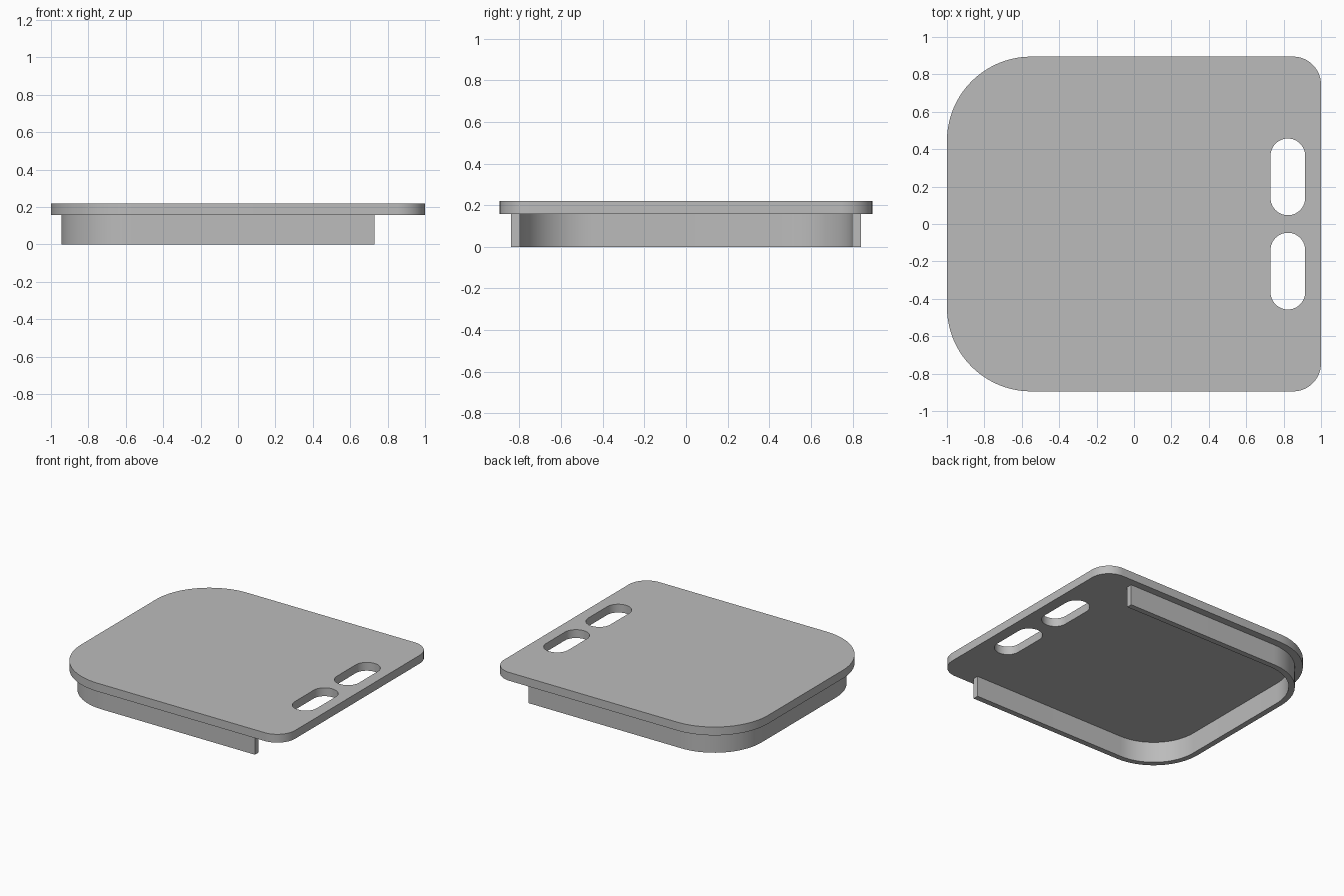
import bpy, bmesh
from math import cos, sin, pi

if "Cube" in bpy.data.objects:
    bpy.data.objects.remove(bpy.data.objects["Cube"], do_unlink=True)

grey = bpy.data.materials.new("plain grey")
grey.use_nodes = True
grey.diffuse_color = (0.5, 0.5, 0.5, 1)
grey.node_tree.nodes["Principled BSDF"].inputs["Base Color"].default_value = (0.5, 0.5, 0.5, 1)


def arc(cx, cy, radius, start, steps=20):
    """Quarter turn, counter-clockwise from the start angle."""
    angles = [start + pi / 2 * i / steps for i in range(steps + 1)]
    return [(cx + radius * cos(a), cy + radius * sin(a)) for a in angles]


def rounded_box(x0, x1, y0, y1, r_left, r_right):
    return (arc(x1 - r_right, y1 - r_right, r_right, 0)
            + arc(x0 + r_left, y1 - r_left, r_left, pi / 2)
            + arc(x0 + r_left, y0 + r_left, r_left, pi)
            + arc(x1 - r_right, y0 + r_right, r_right, 1.5 * pi))


def extrude_loops(name, loops, bottom, top):
    """Fill closed outlines (inner ones become holes) and raise them."""
    bm = bmesh.new()
    edges = []
    for loop in loops:
        verts = [bm.verts.new((x, y, bottom)) for x, y in loop]
        edges += [bm.edges.new((v, verts[i - 1])) for i, v in enumerate(verts)]
    bmesh.ops.remove_doubles(bm, verts=bm.verts[:], dist=1e-4)
    bmesh.ops.triangle_fill(bm, edges=bm.edges[:], use_beauty=True, normal=(0, 0, 1))
    raised = bmesh.ops.extrude_face_region(bm, geom=bm.faces[:], use_keep_orig=True)
    for v in raised["geom"]:
        if isinstance(v, bmesh.types.BMVert):
            v.co.z = top
    bmesh.ops.recalc_face_normals(bm, faces=bm.faces[:])
    mesh = bpy.data.meshes.new(name)
    bm.to_mesh(mesh)
    bm.free()
    mesh.materials.append(grey)
    obj = bpy.data.objects.new(name, mesh)
    bpy.context.collection.objects.link(obj)
    bpy.ops.object.select_all(action="DESELECT")
    obj.select_set(True)
    bpy.context.view_layer.objects.active = obj
    bpy.ops.object.shade_smooth_by_angle(angle=pi / 6)
    return obj


# Top plate with two finger slots
outline = rounded_box(-1, 1, -0.895, 0.895, 0.45, 0.15)
slots = [rounded_box(0.73, 0.915, y, y + 0.41, 0.0925, 0.0925) for y in (-0.457, 0.047)]
extrude_loops("top_plate", [outline] + slots, 0.157, 0.22)


# U-shaped skirt under the plate, open at the slot end
def u_path(inset):
    x, y, r = -1 + inset, 0.895 - inset, 0.45 - inset
    return ([(0.73, y)] + arc(x + r, y - r, r, pi / 2)
            + arc(x + r, r - y, r, pi) + [(0.73, -y)])


extrude_loops("skirt", [u_path(0.055) + u_path(0.097)[::-1]], 0, 0.157)
